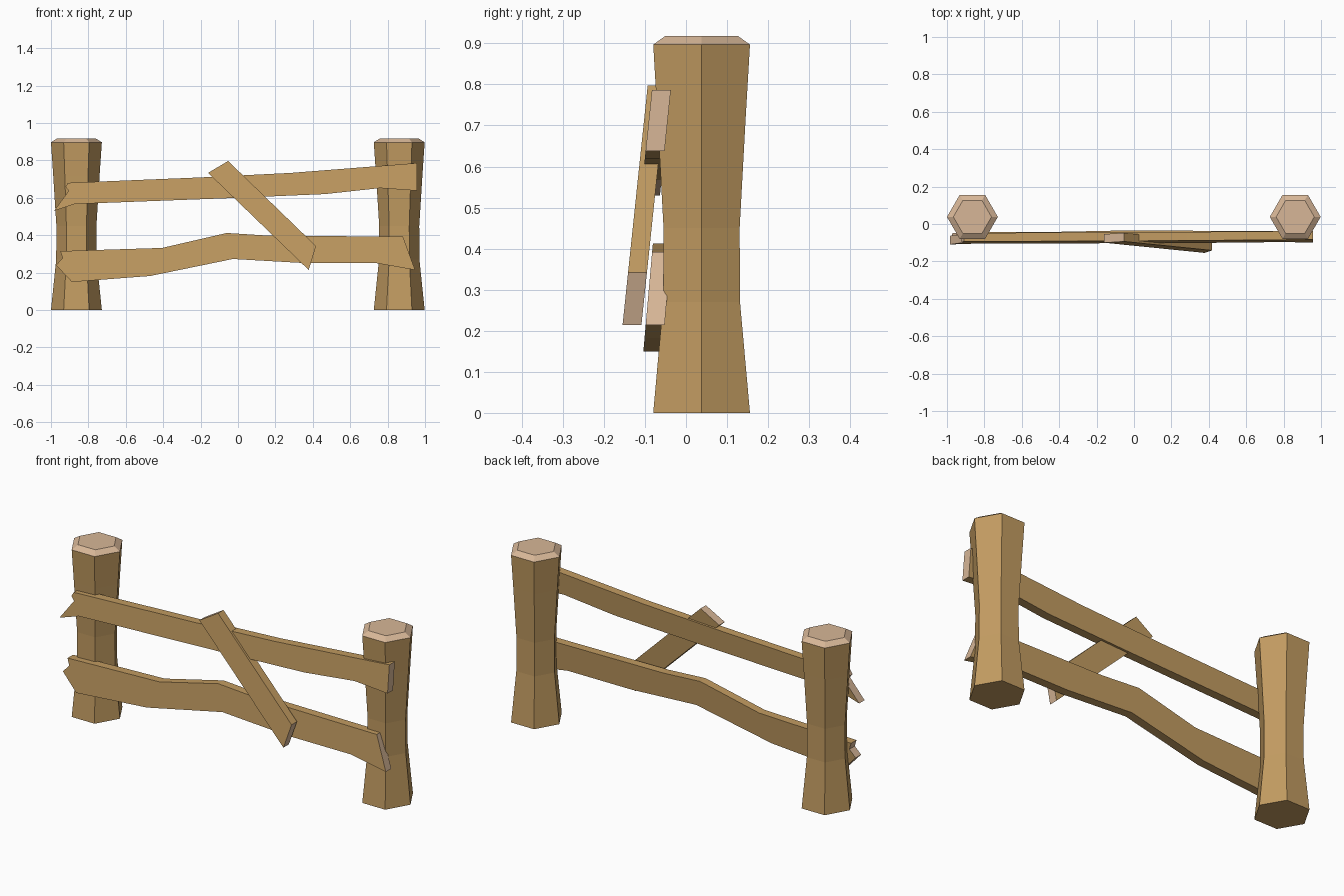
import bpy, bmesh, math

if "Cube" in bpy.data.objects:
    bpy.data.objects.remove(bpy.data.objects["Cube"])


def material(name, rgb):
    m = bpy.data.materials.new(name)
    m.diffuse_color = (*rgb, 1)
    m.use_nodes = True
    m.node_tree.nodes["Principled BSDF"].inputs["Base Color"].default_value = m.diffuse_color
    return m


WOOD = material("wood", (0.54, 0.33, 0.12))
END = material("end_grain", (0.68, 0.47, 0.31))


def finish(name, bm):
    bmesh.ops.recalc_face_normals(bm, faces=bm.faces)
    me = bpy.data.meshes.new(name)
    bm.to_mesh(me)
    bm.free()
    me.materials.append(WOOD)
    me.materials.append(END)
    ob = bpy.data.objects.new(name, me)
    bpy.context.collection.objects.link(ob)


def post(name, cx, cy=0.038):
    # hexagonal rings: (height, radius)
    profile = [(0, 0.136), (0.27, 0.108), (0.45, 0.107), (0.72, 0.124), (0.897, 0.136), (0.918, 0.102)]
    bm = bmesh.new()
    rings = [[bm.verts.new((cx + r * math.cos(i * math.pi / 3), cy + r * math.sin(i * math.pi / 3), z))
              for i in range(6)] for z, r in profile]
    for k, (a, b) in enumerate(zip(rings, rings[1:])):
        for i in range(6):
            j = (i + 1) % 6
            f = bm.faces.new((a[i], a[j], b[j], b[i]))
            f.material_index = int(k == len(profile) - 2)
    bm.faces.new(rings[0])
    bm.faces.new(rings[-1]).material_index = 1
    finish(name, bm)


def board(name, top, right, bottom, left, y0, slope, thick=0.046):
    """Leaning plank: outline in x,z clockwise; front plane y = y0 + slope * z."""
    pts = top + right + bottom + left
    nt, nr, nb = len(top), len(right), len(bottom)
    bm = bmesh.new()
    front = [bm.verts.new((x, y0 + slope * z, z)) for x, z in pts]
    back = [bm.verts.new((x, y0 + slope * z + thick, z)) for x, z in pts]
    bm.faces.new(front)
    bm.faces.new(back)
    n = len(pts)
    for i in range(n):
        j = (i + 1) % n
        f = bm.faces.new((front[i], front[j], back[j], back[i]))
        # sawn ends show end grain
        if nt - 1 <= i < nt + nr or i >= nt + nr + nb - 1:
            f.material_index = 1
    finish(name, bm)


# Posts
for side, cx in (("left", -0.864), ("right", 0.862)):
    post(side + "_post", cx)

# Upper rail with splintered left end
board("upper_rail",
      top=[(-0.91, 0.68), (-0.2, 0.709), (0.28, 0.733), (0.957, 0.786)],
      right=[],
      bottom=[(0.957, 0.638), (0.76, 0.652), (0.465, 0.62), (0.0, 0.6), (-0.872, 0.567)],
      left=[(-0.984, 0.53), (-0.905, 0.637), (-0.922, 0.658)],
      y0=-0.164, slope=0.103)

# Lower rail, crooked
board("lower_rail",
      top=[(-0.95, 0.315), (-0.406, 0.332), (-0.06, 0.412), (0.16, 0.398), (0.882, 0.392)],
      right=[],
      bottom=[(0.947, 0.214), (0.738, 0.251), (0.358, 0.251), (-0.027, 0.273), (-0.47, 0.182), (-0.888, 0.15)],
      left=[(-0.973, 0.24), (-0.938, 0.278)],
      y0=-0.117, slope=0.088)

# Loose diagonal brace
board("diagonal_brace",
      top=[(-0.053, 0.797), (0.417, 0.342)],
      right=[],
      bottom=[(0.378, 0.214), (-0.16, 0.733)],
      left=[],
      y0=-0.177, slope=0.105)
